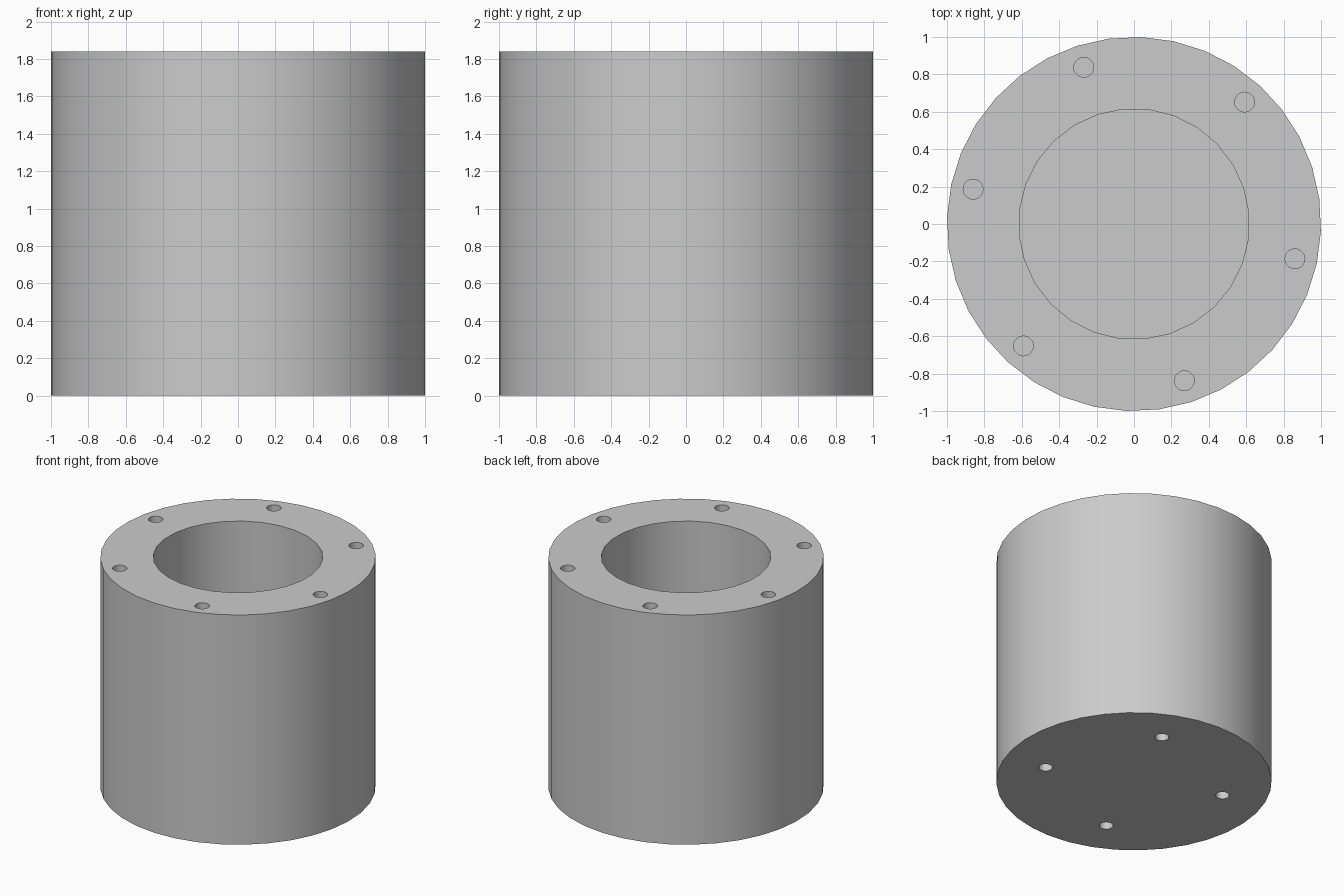
import bpy
from math import cos, sin, radians

if "Cube" in bpy.data.objects:
    bpy.data.objects.remove(bpy.data.objects["Cube"], do_unlink=True)

HEIGHT = 1.84

grey = bpy.data.materials.new("plain_grey")
grey.use_nodes = True
colour = (0.6, 0.6, 0.6, 1)
grey.diffuse_color = colour
grey.node_tree.nodes["Principled BSDF"].inputs["Base Color"].default_value = colour


def cylinder(name, radius, low, high, sides, first=0.0, x=0.0, y=0.0):
    """Upright prism from z=low to z=high, with a corner at angle first (degrees)."""
    bpy.ops.mesh.primitive_cylinder_add(
        vertices=sides, radius=radius, depth=high - low,
        location=(x, y, (low + high) / 2), rotation=(0, 0, radians(first - 90)))
    obj = bpy.context.object
    obj.name = name
    bpy.ops.object.transform_apply(location=True, rotation=True, scale=True)
    obj.data.materials.append(grey)
    return obj


def cut(target, cutter):
    """Subtract the cutter from the target, then discard it."""
    cutter.hide_render = True
    mod = target.modifiers.new("cut", "BOOLEAN")
    mod.operation = "DIFFERENCE"
    mod.solver = "EXACT"
    mod.object = cutter
    bpy.context.view_layer.objects.active = target
    bpy.ops.object.modifier_apply(modifier=mod.name)
    bpy.data.objects.remove(cutter, do_unlink=True)


def cut_ring(target, count, ring, first, radius, low, high):
    """Subtract a ring of evenly spaced bolt holes."""
    for i in range(count):
        a = radians(first + 360 * i / count)
        cut(target, cylinder("hole_cutter", radius, low, high, 20,
                             x=ring * cos(a), y=ring * sin(a)))


# Thick-walled body with a closed bottom
body = cylinder("cylinder_body", 1.0, 0, HEIGHT, 36, 7.7)

# Central blind bore
cut(body, cylinder("bore_cutter", 0.616, 0.2, HEIGHT + 0.1, 28, 5.4))

# Six bolt holes in the rim, four in the base
cut_ring(body, 6, 0.88, 47.8, 0.053, HEIGHT - 0.3, HEIGHT + 0.1)
cut_ring(body, 4, 0.673, 67.5, 0.05, -0.1, 0.3)

# Smooth walls, sharp rims
bpy.ops.object.select_all(action="DESELECT")
body.select_set(True)
bpy.context.view_layer.objects.active = body
bpy.ops.object.shade_smooth_by_angle(angle=radians(30))
